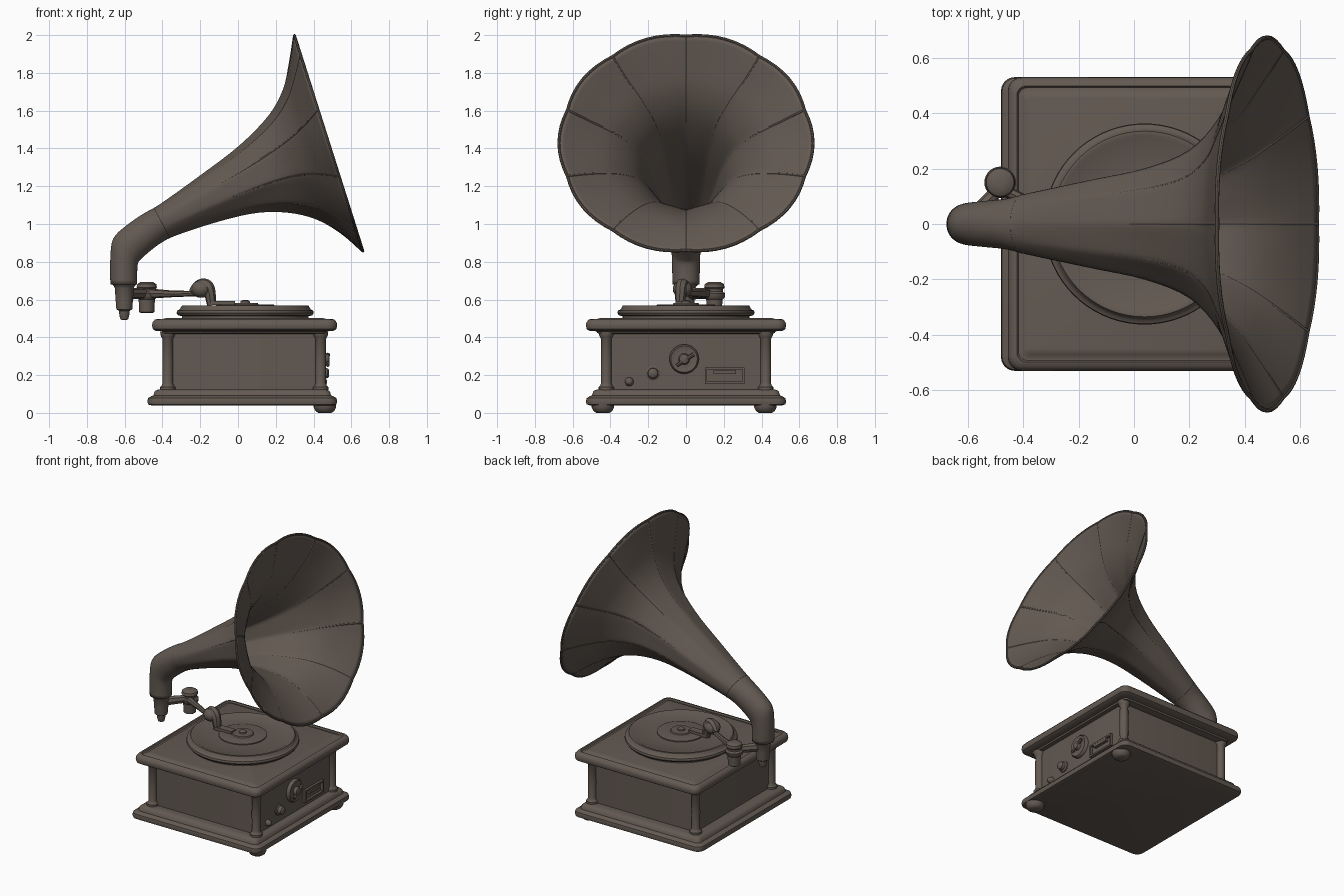
import bpy, bmesh, math
from mathutils import Vector, Matrix

if "Cube" in bpy.data.objects:
    bpy.data.objects.remove(bpy.data.objects["Cube"])

BROWN = bpy.data.materials.new("aged_brown")
BROWN.diffuse_color = (0.125, 0.101, 0.084, 1)
BROWN.use_nodes = True
BROWN.node_tree.nodes["Principled BSDF"].inputs["Base Color"].default_value = BROWN.diffuse_color


def finish(obj, angle=40):
    obj.data.materials.append(BROWN)
    bpy.ops.object.select_all(action='DESELECT')
    obj.select_set(True)
    bpy.context.view_layer.objects.active = obj
    bpy.ops.object.shade_smooth_by_angle(angle=math.radians(angle))
    return obj


def loft(name, rings, caps=True, angle=40):
    """Skin a list of closed rings that share one point count."""
    bm = bmesh.new()
    vs = [[bm.verts.new(p) for p in ring] for ring in rings]
    n = len(vs[0])
    for a, b in zip(vs, vs[1:]):
        for i in range(n):
            j = (i + 1) % n
            bm.faces.new((a[i], a[j], b[j], b[i]))
    if caps:
        bm.faces.new(vs[0])
        bm.faces.new(vs[-1])
    bmesh.ops.recalc_face_normals(bm, faces=bm.faces)
    me = bpy.data.meshes.new(name)
    bm.to_mesh(me)
    bm.free()
    obj = bpy.data.objects.new(name, me)
    bpy.context.collection.objects.link(obj)
    return finish(obj, angle)


def lathe(name, at, profile, seg=32, sideways=False):
    """Turn (radius, height) points about z, or about x when sideways."""
    rot = Matrix.Rotation(math.pi / 2, 3, 'Y') if sideways else Matrix.Identity(3)
    rings = []
    for r, h in profile:
        rings.append([Vector(at) + rot @ Vector((r * math.cos(2 * math.pi * i / seg),
                      r * math.sin(2 * math.pi * i / seg), h)) for i in range(seg)])
    return loft(name, rings)


def moulding(name, x0, x1, y, rad, profile):
    """Rounded rectangle lofted through (inset, z) points."""
    rings = []
    for inset, z in profile:
        r = max(rad - inset * 0.5, 0.01)
        ring = []
        for q, (cx, cy) in enumerate(((x1 - inset - r, y - inset - r), (x0 + inset + r, y - inset - r),
                                      (x0 + inset + r, -y + inset + r), (x1 - inset - r, -y + inset + r))):
            for k in range(7):
                a = (q + k / 6) * math.pi / 2
                ring.append((cx + r * math.cos(a), cy + r * math.sin(a), z))
        rings.append(ring)
    return loft(name, rings)


def tube(name, pts, radii, closed=False, smooth=False):
    cu = bpy.data.curves.new(name, 'CURVE')
    cu.dimensions = '3D'
    cu.bevel_depth = 1
    cu.bevel_resolution = 2
    cu.use_fill_caps = True
    sp = cu.splines.new('NURBS' if smooth else 'POLY')
    sp.points.add(len(pts) - 1)
    for p, co, r in zip(sp.points, pts, radii):
        p.co = (*co, 1)
        p.radius = r
    sp.use_cyclic_u = closed
    if smooth:
        sp.order_u = 3
        sp.use_endpoint_u = True
    obj = bpy.data.objects.new(name, cu)
    bpy.context.collection.objects.link(obj)
    bpy.ops.object.select_all(action='DESELECT')
    obj.select_set(True)
    bpy.context.view_layer.objects.active = obj
    bpy.ops.object.convert(target='MESH')
    return finish(bpy.context.view_layer.objects.active)


def box(name, c, s):
    return moulding_box(name, c, [v / 2 for v in s])


def moulding_box(name, c, h):
    ring = [(-1, -1), (1, -1), (1, 1), (-1, 1)]
    return loft(name, [[(c[0] + a * h[0], c[1] + b * h[1], c[2] + k * h[2]) for a, b in ring] for k in (-1, 1)])


# Cabinet: plinth, walls, lid
moulding("plinth", -0.48, 0.525, 0.53, 0.05,
         [(0.02, 0.04), (0.004, 0.045), (0, 0.06), (0.004, 0.078), (0.02, 0.088), (0.032, 0.092),
          (0.038, 0.112), (0.05, 0.122), (0.08, 0.125)])
moulding("cabinet_walls", -0.37, 0.44, 0.42, 0.012, [(0, 0.11), (0, 0.44)])
moulding("lid", -0.455, 0.525, 0.53, 0.05,
         [(0.09, 0.418), (0.06, 0.422), (0.055, 0.432), (0.02, 0.434), (0.005, 0.443), (0, 0.46),
          (0.003, 0.48), (0.015, 0.494), (0.032, 0.498), (0.038, 0.490), (0.05, 0.490), (0.06, 0.498),
          (0.075, 0.502)])

# Corner pillars and feet
for sx, x in (("left", -0.372), ("right", 0.438)):
    for sy, y in (("front", -0.422), ("back", 0.422)):
        lathe(f"pillar_{sy}_{sx}", (x, y, 0),
              [(0.04, 0.12), (0.04, 0.137), (0.032, 0.145), (0.027, 0.16), (0.029, 0.27), (0.027, 0.39),
               (0.034, 0.402), (0.038, 0.412), (0.04, 0.43)], 20)
for sy, y in (("front", -0.44), ("back", 0.42)):
    lathe(f"foot_{sy}", (0.46, y, 0), [(0.035, 0), (0.05, 0.01), (0.06, 0.03), (0.06, 0.05)], 20)

# Controls on the right wall
WALL = 0.435
lathe("dial", (WALL, -0.01, 0.285), [(0.078, 0), (0.078, 0.018), (0.07, 0.028), (0.06, 0.024), (0.03, 0.026),
                                     (0.024, 0.046), (0.012, 0.05)], sideways=True)
tube("dial_handle", [(0.475, -0.05, 0.25), (0.475, 0.04, 0.31)], [0.009, 0.011])
lathe("knob_medium", (WALL, -0.175, 0.21), [(0.038, 0), (0.038, 0.012), (0.028, 0.018), (0.026, 0.04), (0.016, 0.048)],
      24, True)
lathe("knob_small", (WALL, -0.30, 0.165), [(0.024, 0), (0.022, 0.012), (0.016, 0.03), (0.008, 0.036)], 20, True)
for side, z in (("bottom", 0.16), ("top", 0.235)):
    box(f"slot_frame_{side}", (0.446, 0.205, z), (0.022, 0.21, 0.012))
for side, y in (("left", 0.106), ("right", 0.304)):
    box(f"slot_frame_{side}", (0.446, y, 0.198), (0.022, 0.012, 0.085))
box("slot_lip", (0.45, 0.205, 0.215), (0.022, 0.12, 0.02))

# Turntable, record and label
lathe("turntable", (0.038, 0, 0), [(0.335, 0.495), (0.335, 0.512), (0.355, 0.516), (0.363, 0.528), (0.36, 0.542),
                                   (0.348, 0.547), (0.342, 0.555), (0.335, 0.568), (0.322, 0.569),
                                   (0.312, 0.563), (0.16, 0.565)], 72)
lathe("record_label", (0.038, 0, 0), [(0.155, 0.56), (0.155, 0.572), (0.145, 0.575), (0.07, 0.575), (0.066, 0.582),
                                      (0.03, 0.583)], 40)
lathe("spindle", (0.038, 0, 0), [(0.026, 0.575), (0.024, 0.592), (0.012, 0.597)], 16)

# Tone arm, weight cup and sound head
tube("tone_arm", [(-0.60, 0, 0.632), (-0.485, 0.13, 0.632), (-0.34, 0.06, 0.63), (-0.2, -0.015, 0.632)],
     [0.032, 0.028, 0.017, 0.014])
lathe("weight_cup", (-0.483, 0.15, 0), [(0.034, 0.53), (0.04, 0.535), (0.043, 0.60), (0.055, 0.612), (0.057, 0.632),
                                        (0.046, 0.642), (0.046, 0.655), (0.054, 0.664), (0.05, 0.682),
                                        (0.034, 0.692), (0.012, 0.693)], 28)
tube("head_neck", [(-0.24, 0.005, 0.64), (-0.215, -0.01, 0.675), (-0.16, -0.025, 0.68), (-0.145, -0.03, 0.62),
                   (-0.14, -0.03, 0.57)], [0.022, 0.034, 0.034, 0.03, 0.024], smooth=True)
lathe("sound_head", (-0.195, -0.018, 0.655), [(0.052 * math.sin(a * math.pi / 10), -0.046 * math.cos(a * math.pi / 10))
                                              for a in range(1, 10)], 20)
box("needle_plate", (-0.08, -0.03, 0.582), (0.13, 0.05, 0.022))

# Horn sections: upper x, z, lower x, z, half width
SECTIONS = [
    (-0.67, 0.68, -0.54, 0.68, 0.066), (-0.67, 0.82, -0.537, 0.785, 0.068), (-0.655, 0.92, -0.515, 0.82, 0.072),
    (-0.59, 0.985, -0.465, 0.865, 0.078), (-0.50, 1.048, -0.41, 0.905, 0.086), (-0.41, 1.10, -0.33, 0.945, 0.108),
    (-0.20, 1.25, -0.10, 1.02, 0.158), (0.01, 1.41, 0.10, 1.065, 0.205), (0.167, 1.57, 0.27, 1.066, 0.275),
    (0.245, 1.71, 0.42, 1.03, 0.39), (0.277, 1.85, 0.55, 0.955, 0.53), (0.30, 1.995, 0.66, 0.86, 0.66)]
PANELS, PER = 10, 8


def catmull(rows, steps):
    out = []
    for i in range(len(rows) - 1):
        p = [rows[max(0, min(len(rows) - 1, i + k))] for k in (-1, 0, 1, 2)]
        for s in range(steps):
            t = s / steps
            out.append([0.5 * (2 * b + (c - a) * t + (2 * a - 5 * b + 4 * c - d) * t * t
                               + (3 * b - a - 3 * c + d) * t ** 3) for a, b, c, d in zip(*p)])
    return out + [list(rows[-1])]


rows = catmull(SECTIONS, 4)
rings = []
for k, (ux, uz, lx, lz, w) in enumerate(rows):
    up, low = Vector((ux, 0, uz)), Vector((lx, 0, lz))
    mid, half = (up + low) / 2, (up - low) / 2
    t = k / (len(rows) - 1)
    # Panels sink between seams along the neck and swell at the rim
    swell = 0 if t < 0.42 else (-0.045 * math.sin(math.pi * min(1, (t - 0.42) / 0.5)) + 0.02 * max(0, (t - 0.85) / 0.15))
    ring = []
    for i in range(PANELS * PER):
        a = math.pi / 2 + 2 * math.pi * i / (PANELS * PER)
        f = 1 + swell * math.sin(math.pi * (i % PER) / PER)
        ring.append(mid + f * (half * math.sin(a) + Vector((0, w, 0)) * math.cos(a)))
    rings.append(ring)
horn = loft("horn", rings, caps=False, angle=50)
shell = horn.modifiers.new("shell", 'SOLIDIFY')
shell.thickness = 0.012
shell.offset = 0

# Horn seams, rim bead and neck collar
start = 20
for s in range(PANELS):
    pts = [r[s * PER] for r in rings[start:]]
    tube(f"horn_seam_{s + 1}", pts, [0.005 + 0.004 * i / len(pts) for i in range(len(pts))])
tube("horn_rim", rings[-1], [0.008] * len(rings[-1]), closed=True)
tube("horn_collar", rings[19], [0.007] * len(rings[19]), closed=True)

# Socket below the elbow
lathe("horn_socket", (-0.602, 0, 0), [(0.012, 0.492), (0.02, 0.495), (0.026, 0.515), (0.028, 0.54), (0.042, 0.548),
                                      (0.046, 0.60), (0.05, 0.66), (0.056, 0.672), (0.064, 0.68), (0.064, 0.70)], 28)
